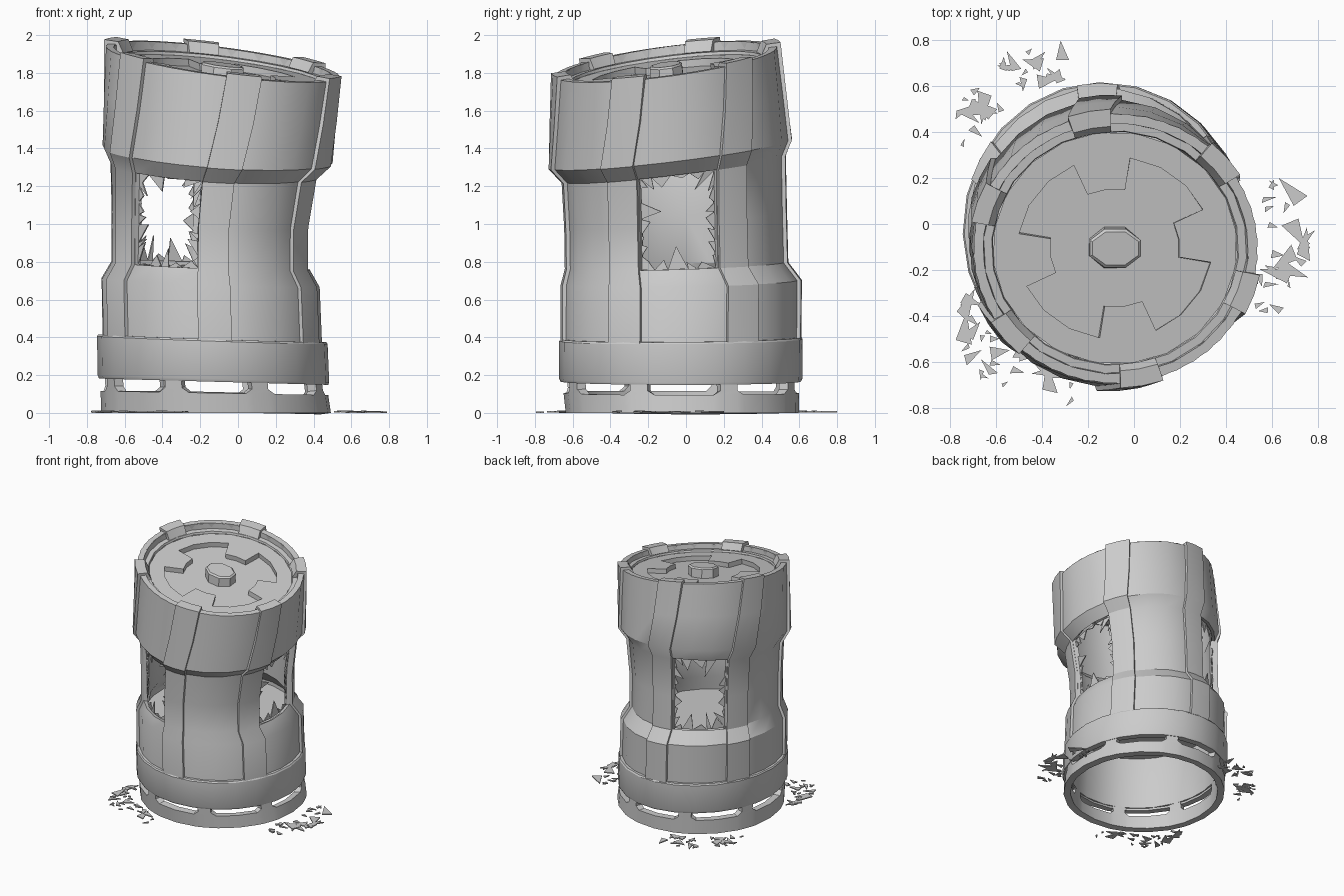
import bpy, bmesh, random
from math import radians, cos, sin, pi
from mathutils import Vector

if "Cube" in bpy.data.objects:
    bpy.data.objects.remove(bpy.data.objects["Cube"])

random.seed(7)
# Warp by height: z, centre x, centre y, radius x, radius y, tilt in x, tilt in y
WARP = [
    (0.00, -.117, -.020, .597, .605, 0, 0),
    (0.18, -.130, -.028, .586, .617, -.03, 0),
    (0.69, -.145, -.025, .580, .619, -.04, .02),
    (0.78, -.145, -.050, .528, .572, -.04, .03),
    (1.02, -.143, -.055, .528, .570, -.05, .08),
    (1.29, -.125, -.065, .552, .574, -.06, .12),
    (1.37, -.108, -.083, .610, .626, -.07, .12),
    (1.86, -.080, -.107, .620, .588, -.13, .13),
]


def warp(a, off, z):
    """Angle (degrees), offset from the wall and nominal height -> point on the leaning body."""
    lo, hi = WARP[-1], WARP[-1]
    for p, q in zip(WARP, WARP[1:]):
        if z <= q[0]:
            lo, hi = p, q
            break
    t = 0 if lo is hi else (z - lo[0]) / (hi[0] - lo[0])
    cx, cy, rx, ry, tx, ty = [u + (v - u) * t for u, v in zip(lo[1:], hi[1:])]
    twist = min(1, max(0, (z - 1.25) / .55))
    b = radians(a + 1.5 + 9 * twist)
    x, y = (rx + off) * cos(b), (ry + off) * sin(b)
    return Vector((cx + x, cy + y, z + x * tx + y * ty))


def build(name, polys, thick=0, angle=30):
    """Object from a list of polygons, optionally thickened inwards."""
    bm = bmesh.new()
    for p in polys:
        bm.faces.new([bm.verts.new(v) for v in p])
    bmesh.ops.remove_doubles(bm, verts=bm.verts, dist=1e-4)
    me = bpy.data.meshes.new(name)
    bm.to_mesh(me)
    bm.free()
    ob = bpy.data.objects.new(name, me)
    bpy.context.collection.objects.link(ob)
    bpy.ops.object.select_all(action='DESELECT')
    ob.select_set(True)
    bpy.context.view_layer.objects.active = ob
    if thick:
        m = ob.modifiers.new("thickness", 'SOLIDIFY')
        m.thickness, m.offset = thick, -1
        bpy.ops.object.modifier_apply(modifier=m.name)
    bpy.ops.object.shade_smooth_by_angle(angle=radians(angle))
    return ob


def sweep(angles, profile, skip=lambda i, j: False):
    """Quads of a profile [(offset, z)] carried round the given angles."""
    return [[warp(a, *p), warp(b, *p), warp(b, *q), warp(a, *q)]
            for i, (a, b) in enumerate(zip(angles, angles[1:]))
            for j, (p, q) in enumerate(zip(profile, profile[1:])) if not skip(i, j)]


ring24 = [15 * i for i in range(25)]

# Main wall: six panels between ribs, every second waist panel left open as a window
wall_angles = [-90 + 60 * k + d for k in range(6) for d in (-9, 9, 23, 37)] + [261]
wall_z = [.18, .69, .78, 1.02, 1.29, 1.37, 1.62, 1.86]
build("body_wall", sweep(wall_angles, [(0, z) for z in wall_z],
      lambda i, j: j in (2, 3) and (i // 4) % 2 == 1 and i % 4 > 0), .04)

# Six ribs running up the wall and folding over the rim
rib_profile = [(.02, z) for z in (.34, .69, .78, 1.02, 1.29, 1.37, 1.62, 1.88)]
rib_profile += [(-.055, 1.88), (-.085, 1.825)]
for k in range(6):
    c = -90 + 60 * k
    build(f"rib_{k + 1}", sweep([c - 8.5, c, c + 8.5], rib_profile), .03)

# Lower band
build("lower_band", sweep(ring24, [(-.03, .165), (.02, .165), (.027, .18), (.027, .385),
                                   (.02, .395), (-.03, .395), (-.03, .165)]))

# Slotted base ring, with cut lower slot corners
base_angles, cols = [], (-18, -14.5, 0, 14.5, 18)
for k in range(8):
    base_angles += [45 * k - 90 + d for d in cols]
base_angles.append(base_angles[0] + 360)
base_z = [0, .105, .13, .19]
base = sweep(base_angles, [(.012, z) for z in base_z], lambda i, j: j > 0 and i % 5 < 4)
for k in range(8):
    for s in (-1, 1):
        c = 45 * k - 90
        tri = [warp(c + s * 18, .012, .105), warp(c + s * 14.5, .012, .105), warp(c + s * 18, .012, .13)]
        base.append(tri if s < 0 else tri[::-1])
build("base_ring", base, .052)

# Inner floor below the windows
build("inner_floor", [[warp(a, -.03, .65) for a in ring24[:-1]],
                      [warp(a, -.03, .62) for a in reversed(ring24[:-1])]])

# Lid: rim, ledge and a recessed cross-shaped dish with four notches
HI, LO, R = 1.805, 1.768, .606
lid_angles = [90 * k + d - 10.5 for k in range(4) for d in (-9, 8, 25, 43, 62)] + [340.5]
lid = sweep(ring24, [(0, 1.86), (-.04, 1.86), (-.045, 1.82), (-.08, 1.82), (-.085, HI)])


def lid_pt(a, r, z):
    return warp(a, r - R, z)


for i, (a, b) in enumerate(zip(lid_angles, lid_angles[1:])):
    notch = i % 5 < 2
    path = [(R - .085, HI), (.41, HI)]
    path += [(.27, HI), (.27, LO)] if notch else [(.41, LO), (.27, LO)]
    path += [(.09, LO)]
    lid += [[lid_pt(a, *p), lid_pt(b, *p), lid_pt(b, *q), lid_pt(a, *q)]
            for p, q in zip(path, path[1:])]
    if i % 5 in (0, 2):
        wall = [lid_pt(a, .27, HI), lid_pt(a, .41, HI), lid_pt(a, .41, LO), lid_pt(a, .27, LO)]
        lid.append(wall if i % 5 == 0 else wall[::-1])
build("lid", lid)

# Octagonal knob on the lid
oct_angles = [45 * i + 12 for i in range(9)]
knob = sweep(oct_angles, [(r - R, z) for r, z in ((.107, LO - .01), (.107, 1.835), (.095, 1.845))])
knob.append([lid_pt(a, .095, 1.845) for a in oct_angles[:-1]])
build("lid_knob", knob)

# Broken glass left in the window frames
for n, c in enumerate((0, 120, 240)):
    border = []
    corners = [(-21, .78), (21, .78), (21, 1.29), (-21, 1.29)]
    for (a0, z0), (a1, z1), count in zip(corners, corners[1:] + corners[:1], (5, 7, 5, 7)):
        for k in range(count):
            t = (k + (random.uniform(-.35, .35) if k else 0)) / count
            border.append((a0 + (a1 - a0) * t, z0 + (z1 - z0) * t))
    shards = []
    for p, q in zip(border, border[1:] + border[:1]):
        t = random.choice((.1, .13, .2, .25, .42))
        tip = ((p[0] + q[0]) / 2 * (1 - t) + random.uniform(-3, 3),
               ((p[1] + q[1]) / 2 - 1.035) * (1 - t) + 1.035 + random.uniform(-.03, .03))
        shards.append([warp(c + a, -.022, z) for a, z in (p, q, tip)])
    build(f"window_glass_{n + 1}", shards, .008)

# Glass fragments scattered on the ground below each window
for n, (c, spread) in enumerate(((-7, 22), (125, 27), (231, 27))):
    bits = []
    while len(bits) < 28:
        a = radians(c + random.uniform(-spread, spread))
        r = random.uniform(.68, .87)
        size = random.choice((.018, .025, .035, .05, .075))
        x, y, turn = -.11 + r * cos(a), -.01 + r * sin(a), random.uniform(0, 2 * pi)
        z = random.uniform(.008, .012)
        tri = [Vector((x + size * f * cos(turn + g), y + size * f * sin(turn + g), z))
               for f, g in ((1.3, 0), (random.uniform(.4, .8), 2.1), (.7, random.uniform(3.4, 4.3)))]
        if all(abs(v.x) < .79 and abs(v.y) < .82 for v in tri):
            bits.append(tri)
    build(f"ground_glass_{n + 1}", bits, .008)
